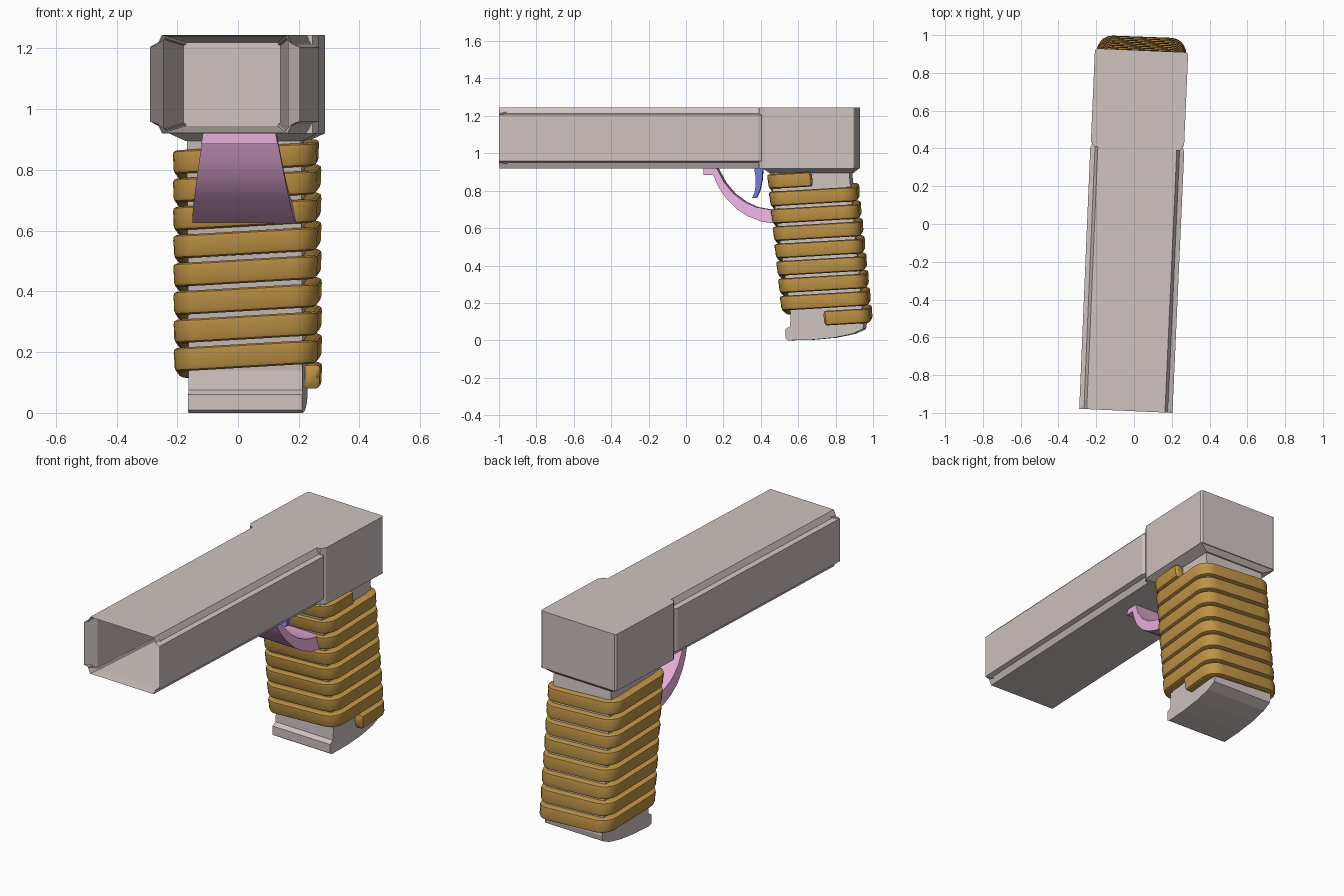
import bpy, bmesh, math

if "Cube" in bpy.data.objects:
    bpy.data.objects.remove(bpy.data.objects["Cube"])

YAW = math.radians(-2.5)   # whole model is turned slightly about z


def material(name, rgb):
    m = bpy.data.materials.new(name)
    m.diffuse_color = (*rgb, 1)
    m.use_nodes = True
    m.node_tree.nodes["Principled BSDF"].inputs["Base Color"].default_value = m.diffuse_color
    return m


BODY = material("warm_grey", (0.62, 0.55, 0.53))
BROWN = material("brown", (0.52, 0.29, 0.06))
PINK = material("pink", (0.80, 0.42, 0.70))
BLUE = material("blue", (0.18, 0.20, 0.75))


def loft(name, rings, mat, smooth=False):
    """Skin a list of equal-length closed rings and cap both ends."""
    bm = bmesh.new()
    rows = [[bm.verts.new(p) for p in ring] for ring in rings]
    n = len(rows[0])
    for a, b in zip(rows, rows[1:]):
        for i in range(n):
            j = (i + 1) % n
            bm.faces.new((a[i], a[j], b[j], b[i]))
    bm.faces.new(rows[0][::-1])
    bm.faces.new(rows[-1])
    bmesh.ops.recalc_face_normals(bm, faces=bm.faces)
    me = bpy.data.meshes.new(name)
    bm.to_mesh(me)
    bm.free()
    ob = bpy.data.objects.new(name, me)
    bpy.context.collection.objects.link(ob)
    me.materials.append(mat)
    ob.rotation_euler.z = YAW
    if smooth:
        bpy.ops.object.select_all(action='DESELECT')
        ob.select_set(True)
        bpy.context.view_layer.objects.active = ob
        bpy.ops.object.shade_smooth_by_angle(angle=math.radians(40))
    return ob


def prism(name, profile, width, mat, smooth=False):
    """Side profile (y, z) spread to +-width(z) in x."""
    return loft(name, [[(s * width(z), y, z) for y, z in profile] for s in (-1, 1)], mat, smooth)


def notched(y, w, lo, hi, n):
    """Rectangle ring in the xz plane with concave stepped corners of size n."""
    half = [(w - n, lo), (w - n * 0.62, lo + n * 0.8), (w, lo + n),
            (w, hi - n), (w - n * 0.62, hi - n * 0.8), (w - n, hi)]
    return [(x, y, z) for x, z in half] + [(-x, y, z) for x, z in reversed(half)]


# Long front slide with an open, tapering muzzle recess
loft("slide", [
    notched(0.415, 0.240, 0.92, 1.245, 0.04),
    notched(0.395, 0.249, 0.92, 1.245, 0.04),
    notched(-0.99, 0.247, 0.92, 1.245, 0.04),
    notched(-0.93, 0.205, 0.925, 1.24, 0.01),
    notched(-0.45, 0.160, 0.945, 1.22, 0.01)], BODY)


# Rear block, chamfered at the joint and on the back corners
def rect(y, w, lo=0.92, hi=1.245):
    return [(-w, y, lo), (w, y, lo), (w, y, hi), (-w, y, hi)]


loft("rear_block", [rect(0.40, 0.228), rect(0.43, 0.247), rect(0.91, 0.247), rect(0.92, 0.237)], BODY)


# Tapered collar between block and grip
def plan(z, w, y0, y1):
    return [(-w, y0, z), (w, y0, z), (w, y1, z), (-w, y1, z)]


loft("grip_collar", [plan(0.925, 0.245, 0.42, 0.915), plan(0.92, 0.245, 0.42, 0.915),
                     plan(0.895, 0.192, 0.455, 0.89)], BODY)

# Slanted grip core with lipped, curved foot
prism("grip_core", [(0.455, 0.91), (0.568, 0.14), (0.565, 0.075), (0.54, 0.06), (0.54, 0.01),
                    (0.555, 0.0), (0.68, 0.003), (0.80, 0.014), (0.90, 0.035), (0.955, 0.06),
                    (0.96, 0.09), (0.88, 0.91)], lambda z: 0.188, BODY)

# Trigger guard, widening downwards
prism("trigger_guard", [(0.10, 0.93), (0.10, 0.885), (0.15, 0.885), (0.18, 0.82), (0.22, 0.76),
                        (0.28, 0.70), (0.34, 0.663), (0.41, 0.635), (0.48, 0.625), (0.54, 0.622),
                        (0.54, 0.695), (0.45, 0.70), (0.38, 0.713), (0.32, 0.74), (0.26, 0.785),
                        (0.21, 0.845), (0.165, 0.93)],
      lambda z: 0.12 + (0.92 - z) * 0.17, PINK, True)

# Trigger
prism("trigger", [(0.365, 0.93), (0.373, 0.88), (0.375, 0.83), (0.368, 0.79), (0.355, 0.76),
                  (0.378, 0.76), (0.397, 0.80), (0.41, 0.86), (0.414, 0.93)],
      lambda z: 0.04, BLUE, True)

# Spiral grip wrap: ribbon swept round a rounded rectangle
HX, HY, R, TURNS, Z0, Z1 = 0.210, 0.209, 0.055, 8, 0.118, 0.862
CORNER = 5
lap = []                                    # (x, y, direction) once round, from mid right side
for k, (sx, sy) in enumerate([(1, 1), (-1, 1), (-1, -1), (1, -1)]):
    for i in range(CORNER + 1):
        a = math.radians(90) * (k + i / CORNER)
        lap.append((sx * (HX - R), sy * (HY - R), a))
stops = [(HX - R, -0.01, 0, 0.6), (HX - R, 0.0, 0, 1)]
for _ in range(TURNS):
    stops += [(*p, 1) for p in lap]
stops += [(HX - R, -0.005, 0, 1), (HX - R, 0.005, 0, 0.6)]

section = [(-0.027, -0.030), (-0.018, -0.038), (0.012, -0.039), (0.022, -0.034), (0.026, -0.022),
           (0.026, 0.0), (0.028, 0.022), (0.026, 0.034), (0.017, 0.039), (-0.018, 0.038), (-0.027, 0.030)]
dist, prev, lengths = 0, None, []
for cx, cy, a, s in stops:
    p = (cx + R * math.cos(a), cy + R * math.sin(a))
    dist += math.dist(p, prev) if prev else 0
    lengths.append(dist)
    prev = p
rings = []
for (cx, cy, a, s), d in zip(stops, lengths):
    zc = Z0 + (Z1 - Z0) * d / dist
    ring = []
    for n, h in section:
        z = zc + h * s
        ring.append((cx + (R + n * s) * math.cos(a),
                     cy + (R + n * s) * math.sin(a) + 0.77 - 0.105 * z, z))
    rings.append(ring)
loft("grip_wrap", rings, BROWN, True)
